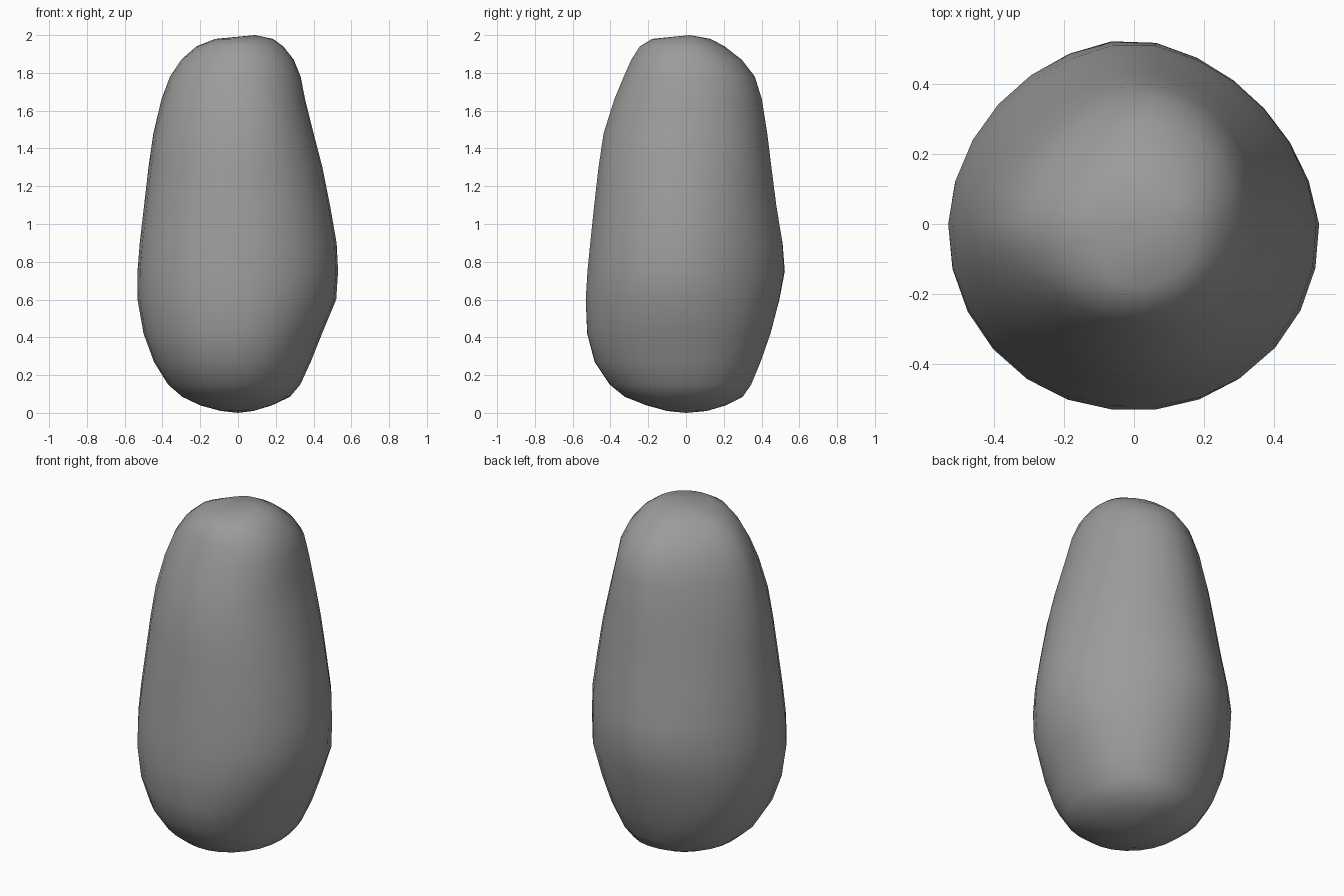
import bpy, bmesh, math

if "Cube" in bpy.data.objects:
    bpy.data.objects.remove(bpy.data.objects["Cube"])

# Height, then extent to left, right, front and back at that height
rows = [
    (0.01, .09, .08, .10, .11),
    (0.04, .20, .18, .21, .21),
    (0.085, .295, .275, .325, .30),
    (0.15, .37, .33, .405, .345),
    (0.27, .445, .385, .485, .395),
    (0.42, .50, .445, .525, .45),
    (0.60, .532, .52, .533, .50),
    (0.75, .532, .53, .523, .53),
    (0.90, .52, .522, .508, .52),
    (1.10, .497, .487, .487, .485),
    (1.30, .474, .447, .464, .457),
    (1.48, .448, .40, .437, .433),
    (1.66, .405, .355, .38, .403),
    (1.78, .36, .332, .33, .365),
    (1.87, .30, .295, .29, .295),
    (1.94, .22, .24, .245, .205),
    (1.98, .12, .185, .18, .13),
]
SIDES = 26

# Fullness of each corner (right, back) at the bottom, belly and top
corners = {
    (True, True): (.03, -.06, .03),
    (False, True): (0, -.025, -.13),
    (True, False): (0, .02, .025),
    (False, False): (.02, .01, -.02),
}


def fullness(corner, z):
    low, mid, high = corners[corner]
    if z < 0.75:
        return low + (mid - low) * max(0, (z - 0.3) / 0.45)
    return mid + (high - mid) * min(1, (z - 0.75) / 1.05)


bm = bmesh.new()
rings = []
for z, left, right, front, back in rows:
    ring = []
    for i in range(SIDES):
        a = 2 * math.pi * i / SIDES
        c, s = math.cos(a), math.sin(a)
        f = 1 + fullness((c > 0, s > 0), z) * abs(math.sin(2 * a))
        ring.append(bm.verts.new((c * f * (right if c > 0 else left),
                                  s * f * (back if s > 0 else front), z)))
    rings.append(ring)

# Skin between rings, closed by a pole at each end
for lo, hi in zip(rings, rings[1:]):
    for i in range(SIDES):
        j = (i + 1) % SIDES
        bm.faces.new((lo[i], lo[j], hi[j], hi[i]))
bottom = bm.verts.new((0, 0, 0))
top = bm.verts.new((0.09, 0.02, 2))
for i in range(SIDES):
    j = (i + 1) % SIDES
    bm.faces.new((bottom, rings[0][j], rings[0][i]))
    bm.faces.new((top, rings[-1][i], rings[-1][j]))

for face in bm.faces:
    face.smooth = True
mesh = bpy.data.meshes.new("standing_stone")
bm.to_mesh(mesh)
bm.free()
stone = bpy.data.objects.new("standing_stone", mesh)
bpy.context.collection.objects.link(stone)

# Dark grey stone
grey = bpy.data.materials.new("dark_grey")
grey.diffuse_color = (0.33, 0.33, 0.33, 1)
grey.use_nodes = True
grey.node_tree.nodes["Principled BSDF"].inputs["Base Color"].default_value = grey.diffuse_color
mesh.materials.append(grey)
